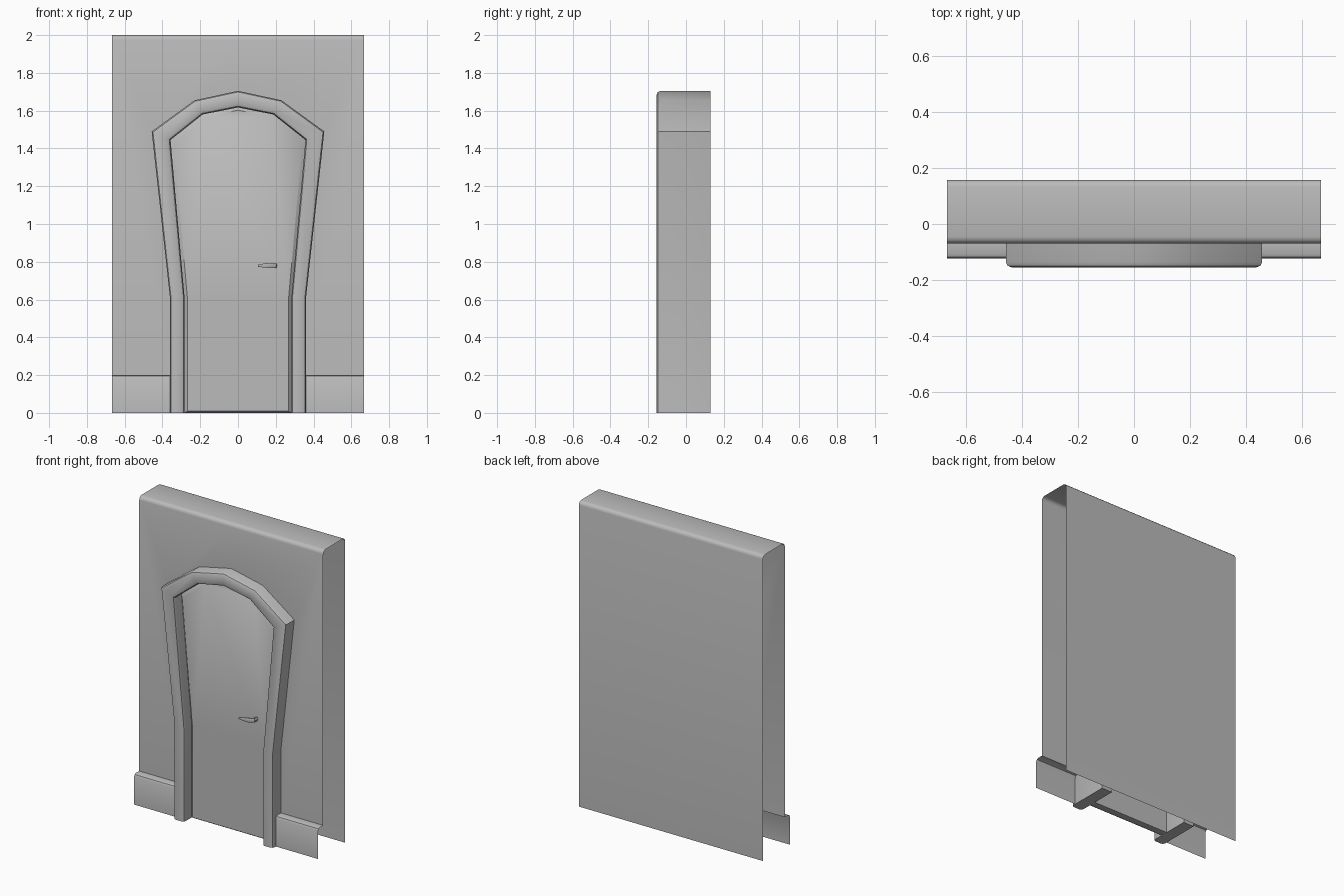
import bpy, bmesh, math

cube = bpy.data.objects.get("Cube")
if cube:
    bpy.data.objects.remove(cube, do_unlink=True)

grey = bpy.data.materials.new("plain grey")
grey.use_nodes = True
grey.diffuse_color = (0.5, 0.5, 0.5, 1)
grey.node_tree.nodes["Principled BSDF"].inputs["Base Color"].default_value = (0.5, 0.5, 0.5, 1)

HALF, FRONT, BACK = 0.667, -0.07, 0.157
# half outlines of the archway (x, z), from the floor up to the crown
OUTER = [(0.36, 0), (0.36, 0.61), (0.457, 1.49), (0.23, 1.655), (0, 1.705)]
INNER = [(0.283, 0), (0.283, 0.61), (0.357, 1.445), (0.187, 1.58), (0, 1.617)]
PANEL = [(0.268, 0.01), (0.268, 0.61), (0.34, 1.425), (0.177, 1.565), (0, 1.603)]


def full(half):
    """Mirror a half outline into a whole one, from left foot to right foot."""
    return half + [(-x, z) for x, z in reversed(half[:-1])]


def finish(name, bm, recalc=True):
    bmesh.ops.remove_doubles(bm, verts=bm.verts, dist=0.0005)
    if recalc:
        bmesh.ops.recalc_face_normals(bm, faces=bm.faces)
    mesh = bpy.data.meshes.new(name)
    bm.to_mesh(mesh)
    bm.free()
    mesh.materials.append(grey)
    obj = bpy.data.objects.new(name, mesh)
    bpy.context.collection.objects.link(obj)
    bpy.ops.object.select_all(action='DESELECT')
    obj.select_set(True)
    bpy.context.view_layer.objects.active = obj
    bpy.ops.object.shade_smooth_by_angle(angle=math.radians(40))
    return obj


def face(bm, points):
    return bm.faces.new([bm.verts.new(p) for p in points])


def strip(bm, profile, x0, x1):
    """Sheet made by drawing a (y, z) profile along x."""
    for (y0, z0), (y1, z1) in zip(profile, profile[1:]):
        face(bm, [(x0, y0, z0), (x1, y0, z0), (x1, y1, z1), (x0, y1, z1)])


def bridge(bm, rings, closed):
    """Join successive rings of points with quads."""
    rows = [[bm.verts.new(p) for p in ring] for ring in rings]
    for a, b in zip(rows, rows[1:]):
        n = len(a)
        for i in range(n if closed else n - 1):
            j = (i + 1) % n
            bm.faces.new([a[i], a[j], b[j], b[i]])
    return rows


# wall shell: open sides and floor, rounded top, doorway cut from the front
R = 0.025
arc = [math.radians(a) for a in (0, 30, 60, 90)]
top = [(FRONT + R - R * math.cos(a), 2 - R + R * math.sin(a)) for a in arc]
top += [(BACK - R + R * math.sin(a), 2 - R + R * math.cos(a)) for a in arc]
top.append((BACK, 0))
bm = bmesh.new()
for s in (1, -1):
    strip(bm, top, 0, s * HALF)
    edge = [(HALF, 0.2), (HALF, 2 - R), (0, 2 - R)] + OUTER[:0:-1] + [(0.36, 0.2)]
    face(bm, [(s * x, FRONT, z) for x, z in edge])
finish("wall", bm)

# skirting boards on each side of the doorway
bm = bmesh.new()
board = [(FRONT, 0.2), (-0.105, 0.2), (-0.117, 0.195), (-0.123, 0.182), (-0.123, 0)]
for s in (1, -1):
    strip(bm, board, s * 0.36, s * HALF)
finish("skirting_board", bm)

# door frame: rounded section swept around the arch
section = [(0, 0.13), (0, -0.135), (0.07, -0.149), (0.22, -0.155),
           (0.78, -0.155), (0.93, -0.149), (1, -0.135), (1, 0.13)]
bm = bmesh.new()
rings = []
for (ox, oz), (ix, iz) in zip(full(OUTER), full(INNER)):
    rings.append([(ox + (ix - ox) * t, y, oz + (iz - oz) * t) for t, y in section])
rows = bridge(bm, rings, True)
for end in (rows[0], rows[-1]):
    bm.faces.new(end)
finish("door_frame", bm)

# door slab with a bevelled front edge
bm = bmesh.new()
layers = [(INNER, -0.03), (INNER, -0.075), (PANEL, -0.09)]
rows = bridge(bm, [[(x, y, z) for x, z in full(h)] for h, y in layers], True)
for end in (rows[0], rows[-1]):
    bm.faces.new(end)
finish("door", bm)

# lever handle: stem turning into a tapered grip
bm = bmesh.new()
path = [(0.198, -0.085, 0.010, 0.014), (0.196, -0.115, 0.010, 0.014),
        (0.165, -0.132, 0.008, 0.016), (0.105, -0.140, 0.004, 0.007)]
turn = [0, 35, 75, 90]
rings = []
for (x, y, w, h), t in zip(path, turn):
    t = math.radians(t)
    ring = []
    for k in range(6):
        a = k * math.pi / 3
        u = w * math.cos(a)
        ring.append((x + u * math.cos(t), y - u * math.sin(t), 0.78 + h * math.sin(a)))
    rings.append(ring)
rows = bridge(bm, rings, True)
for end in (rows[0], rows[-1]):
    bm.faces.new(end)
finish("handle", bm)
